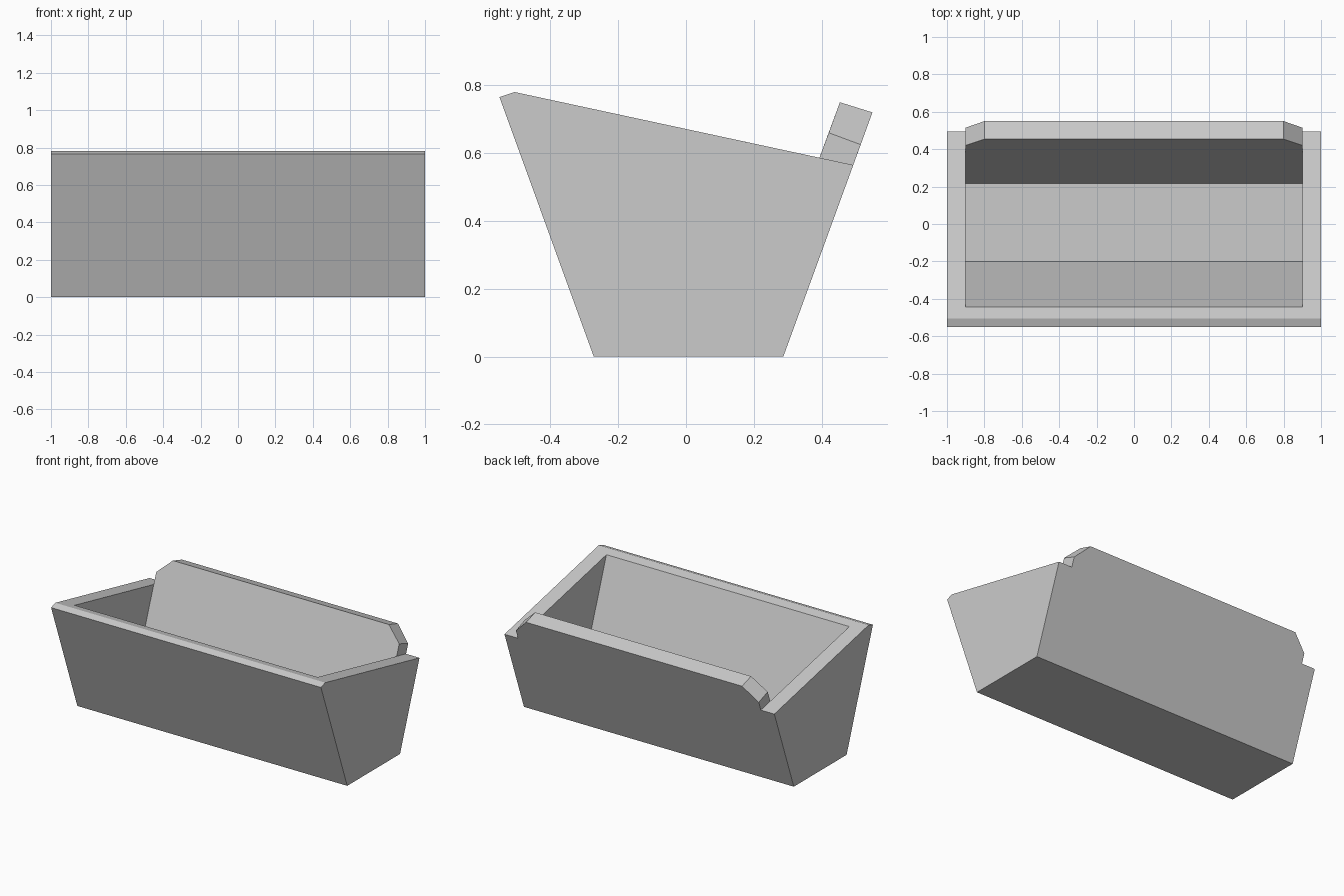
import bpy
import bmesh

cube = bpy.data.objects.get("Cube")
if cube:
    bpy.data.objects.remove(cube, do_unlink=True)

# Plain grey material
grey = bpy.data.materials.new("plain_grey")
grey.use_nodes = True
colour = (0.6, 0.6, 0.6, 1.0)
grey.diffuse_color = colour
grey.node_tree.nodes["Principled BSDF"].inputs["Base Color"].default_value = colour

HALF, INNER, TAB = 1.0, 0.9, 0.8   # half widths: outside, cavity, tab top
WALL = 0.107                       # wall thickness measured along y


def front(z):
    return -0.272 - 0.3634 * z


def back(z):
    return 0.287 + 0.365 * z


def rim(y):
    return 0.78 - 0.2155 * (y + 0.505)


# Cross-section points as half width, y, z
points = {
    "base_front": (HALF, front(0), 0),
    "base_back": (HALF, back(0), 0),
    "rim_back": (HALF, back(0.565), rim(back(0.565))),
    "rim_front": (HALF, -0.505, 0.78),
    "lip": (HALF, front(0.765), 0.765),
    "floor_front": (INNER, front(0.1) + WALL, 0.1),
    "floor_back": (INNER, back(0.1) - WALL, 0.1),
    "cavity_front": (INNER, front(0.766) + WALL, rim(front(0.766) + WALL)),
    "cavity_back": (INNER, back(0.585) - WALL, rim(back(0.585) - WALL)),
    "tab_foot": (INNER, back(0.565), rim(back(0.565))),
    "tab_in": (INNER, back(0.66) - WALL, 0.66),
    "tab_out": (INNER, back(0.625), 0.625),
    "top_in": (TAB, back(0.75) - WALL, 0.75),
    "top_out": (TAB, back(0.72), 0.72),
}

bm = bmesh.new()
verts = {(name, side): bm.verts.new((side * x, y, z))
         for name, (x, y, z) in points.items() for side in (1, -1)}


def side_faces(*names):
    """One matching face on the left and on the right."""
    for side in (1, -1):
        bm.faces.new([verts[n, side] for n in names])


def span(*names):
    """One face running across from the left to the right."""
    bm.faces.new([verts[n, 1] for n in names]
                 + [verts[n, -1] for n in reversed(names)])


# End walls, inside and outside
side_faces("base_front", "base_back", "rim_back", "rim_front", "lip")
side_faces("floor_front", "floor_back", "cavity_back", "cavity_front")

# Raised tab: ends and sloping corners
side_faces("tab_foot", "tab_out", "tab_in", "cavity_back")
side_faces("tab_in", "tab_out", "top_out", "top_in")

# Base, front wall, lip and floor
span("base_front", "base_back")
span("base_front", "lip")
span("lip", "rim_front")
span("floor_front", "floor_back")
span("floor_front", "cavity_front")

# Back wall running up into the tab
span("floor_back", "cavity_back", "tab_in", "top_in")
span("top_in", "top_out")
span("base_back", "rim_back", "tab_foot", "tab_out", "top_out")

# U-shaped sloping rim
span("rim_front", "rim_back", "tab_foot", "cavity_back", "cavity_front")

bmesh.ops.recalc_face_normals(bm, faces=bm.faces[:])
mesh = bpy.data.meshes.new("open_trough")
bm.to_mesh(mesh)
bm.free()
mesh.materials.append(grey)
trough = bpy.data.objects.new("open_trough", mesh)
bpy.context.collection.objects.link(trough)
